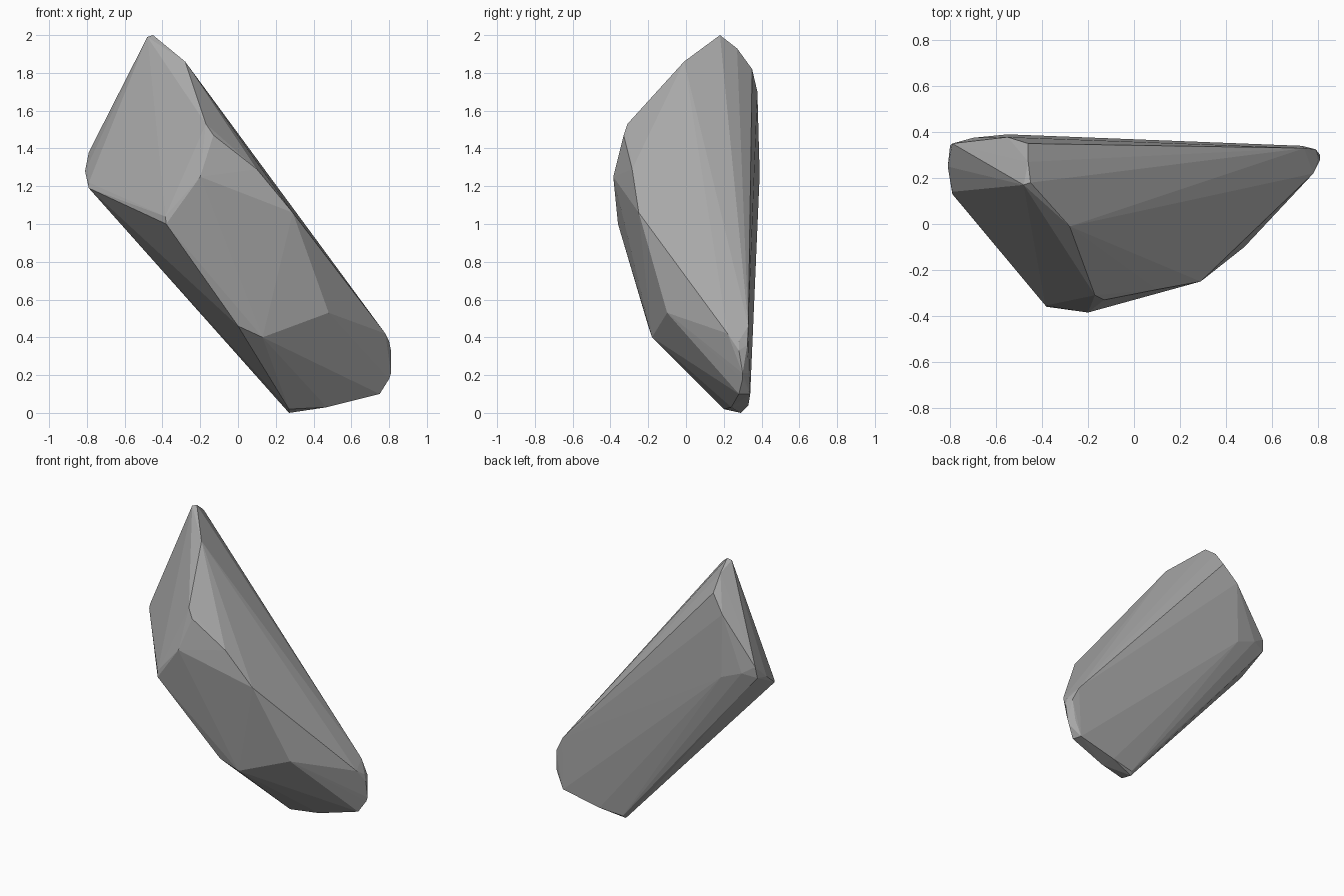
import bpy, bmesh

# Corner points of the faceted boulder, grouped by region
crown = [(-.48, .17, 1.99), (-.45, .18, 2.0), (-.46, .27, 1.93), (-.46, .35, 1.82),
         (-.28, -.01, 1.86)]
front_ridge = [(-.17, -.31, 1.53), (-.13, -.33, 1.47), (.10, -.285, 1.29), (.29, -.25, 1.06),
               (-.20, -.385, 1.25), (-.38, -.36, 1.0), (-.385, -.355, 1.04),
               (0, -.20, .46), (.13, -.18, .40), (.48, -.10, .53)]
left_end = [(-.79, .13, 1.19), (-.79, .14, 1.22), (-.81, .25, 1.28), (-.80, .34, 1.30),
            (-.79, .35, 1.38)]
back = [(-.70, .375, 1.32), (-.55, .39, 1.26), (-.55, .378, 1.70), (.74, .33, .46)]
foot = [(.78, .22, .42), (.80, .28, .38), (.81, .28, .33), (.81, .30, .21), (.79, .325, .36),
        (.77, .33, .21), (.80, .30, .18), (.75, .28, .10), (.73, .34, .10), (.45, .33, .04),
        (.47, .24, .03), (.27, .20, .02), (.27, .29, 0), (.28, .31, .02)]

# Boulder: convex hull with flat faces
bm = bmesh.new()
for p in crown + front_ridge + left_end + back + foot:
    bm.verts.new(p)
res = bmesh.ops.convex_hull(bm, input=bm.verts)
loose = [v for v in bm.verts if not v.link_faces]
bmesh.ops.delete(bm, geom=loose, context='VERTS')
bmesh.ops.recalc_face_normals(bm, faces=bm.faces)
mesh = bpy.data.meshes.new("boulder")
bm.to_mesh(mesh)
bm.free()
boulder = bpy.data.objects.new("boulder", mesh)
bpy.context.collection.objects.link(boulder)

# Stone grey
stone = bpy.data.materials.new("stone grey")
stone.diffuse_color = (.40, .40, .40, 1)
mesh.materials.append(stone)
